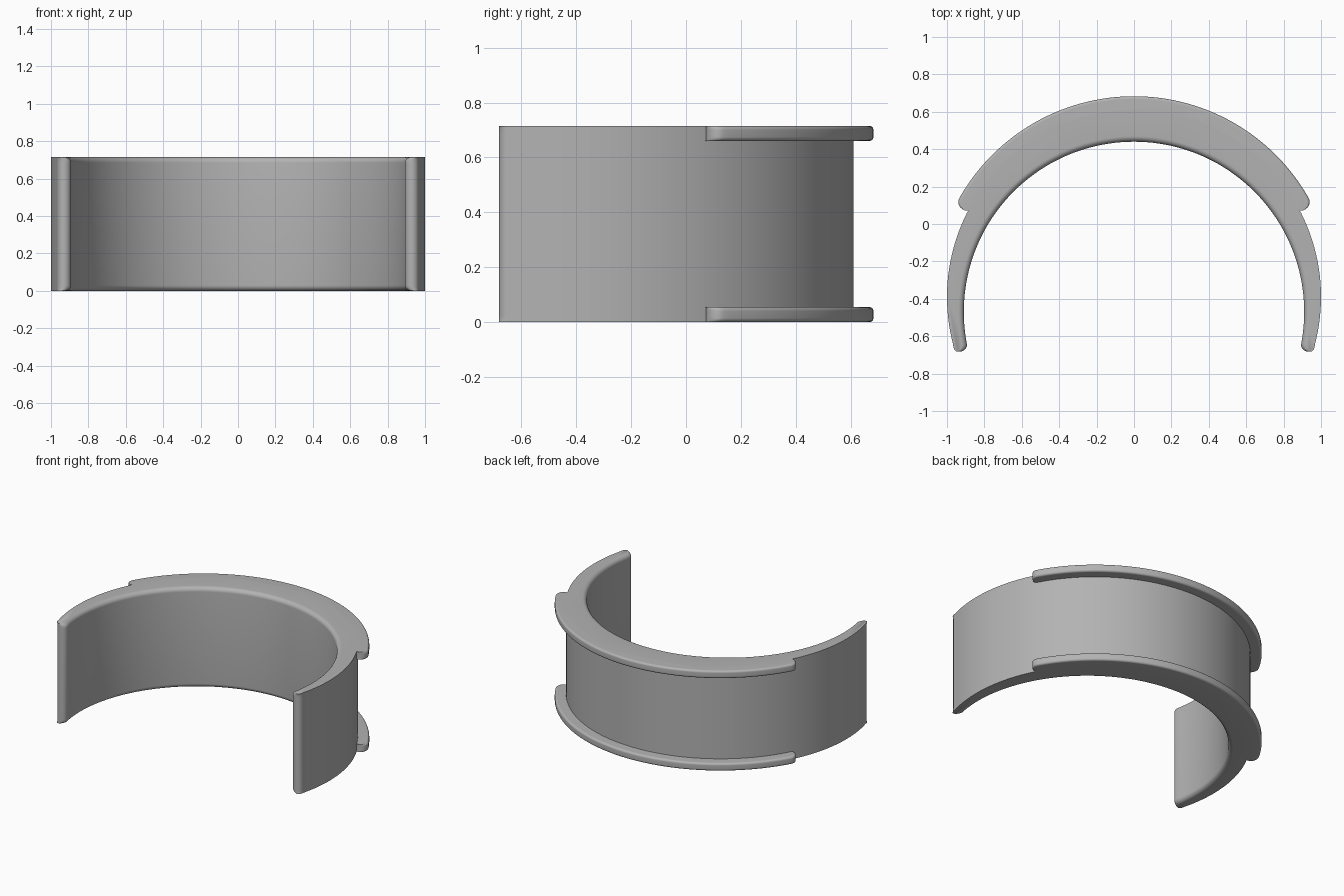
import bpy, bmesh
from math import sin, cos, asin, pi, radians
from mathutils import Vector

if "Cube" in bpy.data.objects:
    bpy.data.objects.remove(bpy.data.objects["Cube"])

HEIGHT = 0.715
OUTER_Y, INNER_Y = -0.39, -0.47      # centres of the two wall circles
END_Y = -0.645                       # where the rounded wall ends begin

grey = bpy.data.materials.new("plain grey")
grey.use_nodes = True
grey.diffuse_color = (0.45, 0.45, 0.45, 1)
grey.node_tree.nodes["Principled BSDF"].inputs["Base Color"].default_value = (0.45, 0.45, 0.45, 1)


def arc(cy, r, start, end, n=48):
    angles = [start + (end - start) * i / n for i in range(n + 1)]
    return [Vector((r * cos(a), cy + r * sin(a))) for a in angles]


def crescent(inner, outer, bulge):
    """Closed outline from right-half arcs: inner runs down, outer runs up, round tip between."""
    p, q = inner[-1], outer[0]
    mid, half = (p + q) / 2, (q - p) / 2
    out = Vector((half.y, -half.x)).normalized() * bulge
    tip = [mid - half * cos(pi * i / 12) + out * sin(pi * i / 12) for i in range(1, 12)]
    right = inner + tip + outer
    left = [Vector((-v.x, v.y)) for v in reversed(right[1:-1])]
    return right + left


def wall_outline(inset):
    r = 0.91 + inset
    inner = arc(INNER_Y, r, pi / 2, asin((END_Y - INNER_Y) / r))
    outer = arc(OUTER_Y, 1.0, asin(END_Y - OUTER_Y), pi / 2)
    return crescent(inner, outer, 0.037)


def flange_outline(inset):
    tip = radians(29.5)
    return crescent(arc(OUTER_Y, 0.984, pi / 2, tip),
                    arc(OUTER_Y, 1.073 - inset, tip, pi / 2), 0.043)


def stack(name, outline, z0, z1, fillet, steps=8):
    """Loft outlines upward, rounding the edge that the outline insets."""
    turns = [pi / 2 * i / steps for i in range(steps + 1)]
    low = [(z0 + fillet * (1 - cos(a)), fillet * (1 - sin(a))) for a in turns]
    high = [(z0 + z1 - z, inset) for z, inset in reversed(low)]
    bm = bmesh.new()
    rings = [[bm.verts.new((v.x, v.y, z)) for v in outline(inset)] for z, inset in low + high]
    for a, b in zip(rings, rings[1:]):
        for i in range(len(a)):
            j = (i + 1) % len(a)
            bm.faces.new((a[i], a[j], b[j], b[i]))
    bm.faces.new(rings[0])
    bm.faces.new(rings[-1])
    bmesh.ops.recalc_face_normals(bm, faces=bm.faces)
    mesh = bpy.data.meshes.new(name)
    bm.to_mesh(mesh)
    bm.free()
    mesh.materials.append(grey)
    obj = bpy.data.objects.new(name, mesh)
    bpy.context.collection.objects.link(obj)
    bpy.ops.object.select_all(action='DESELECT')
    obj.select_set(True)
    bpy.context.view_layer.objects.active = obj
    bpy.ops.object.shade_smooth_by_angle(angle=radians(30))


# Curved wall with a rounded inner rim
stack("curved_wall", wall_outline, 0, HEIGHT, 0.03)

# Outer lips along the bottom and top of the back
stack("bottom_flange", flange_outline, 0, 0.055, 0.015)
stack("top_flange", flange_outline, HEIGHT - 0.055, HEIGHT, 0.015)
